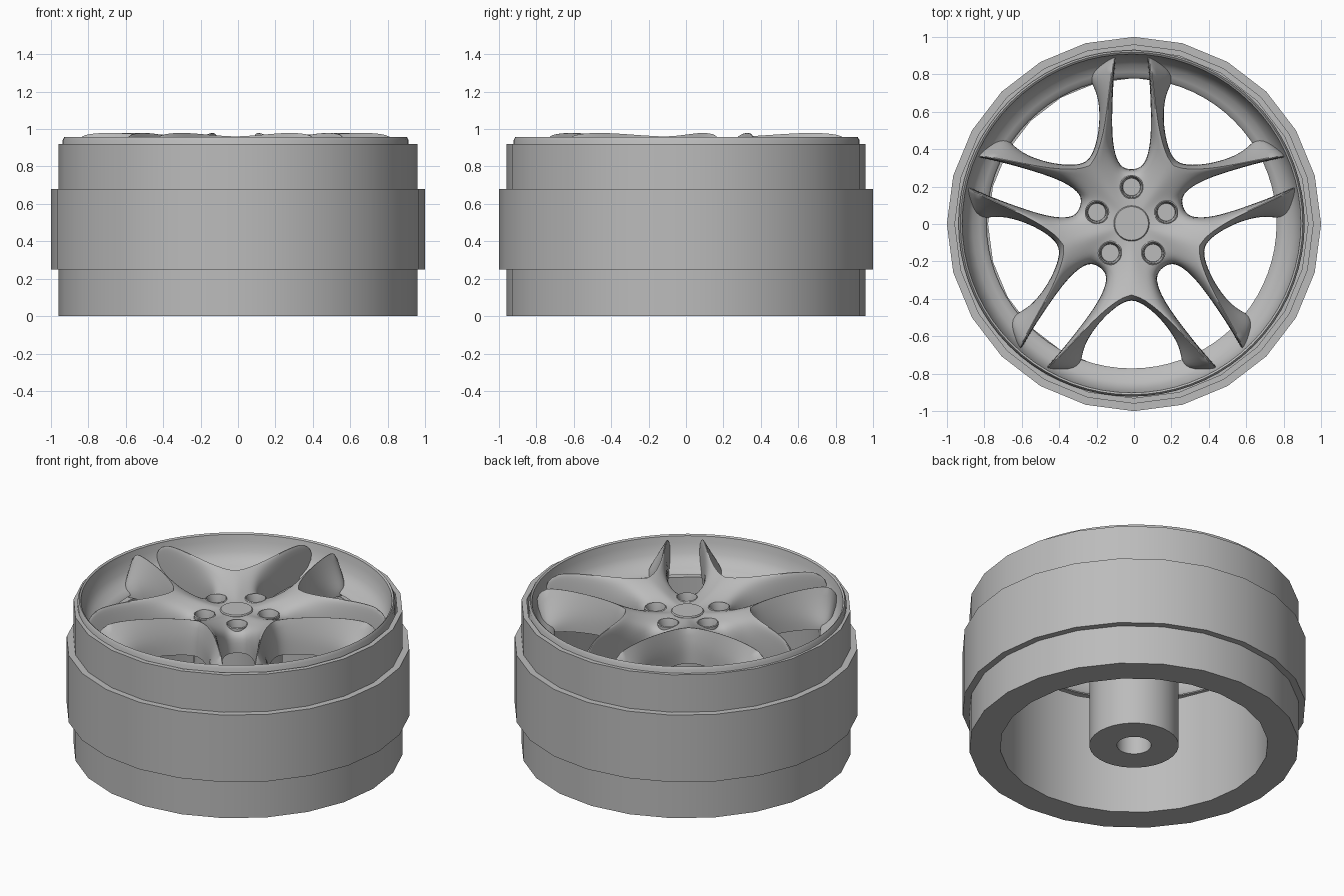
import bpy, bmesh, math
from mathutils import Matrix, Vector

if "Cube" in bpy.data.objects:
    bpy.data.objects.remove(bpy.data.objects["Cube"])

grey = bpy.data.materials.new("wheel_grey")
grey.diffuse_color = (0.5, 0.5, 0.5, 1)
grey.use_nodes = True
grey.node_tree.nodes["Principled BSDF"].inputs["Base Color"].default_value = grey.diffuse_color
OFF = Vector((-0.013, 0.003, 0))   # the face insert sits slightly off centre


def finish(name, bm, loc=(0, 0, 0), angle=35):
    bmesh.ops.recalc_face_normals(bm, faces=bm.faces)
    me = bpy.data.meshes.new(name)
    bm.to_mesh(me)
    bm.free()
    me.materials.append(grey)
    ob = bpy.data.objects.new(name, me)
    bpy.context.collection.objects.link(ob)
    ob.location = loc
    bpy.ops.object.select_all(action='DESELECT')
    ob.select_set(True)
    bpy.context.view_layer.objects.active = ob
    if angle:
        bpy.ops.object.shade_smooth_by_angle(angle=math.radians(angle))
    return ob


def lathe(name, profile, sides, loc=(0, 0, 0)):
    """Revolve a closed (radius, z) profile around z."""
    bm = bmesh.new()
    rings = []
    for i in range(sides):
        a = math.tau * i / sides
        rings.append([bm.verts.new((r * math.cos(a), r * math.sin(a), z)) for r, z in profile])
    n = len(profile)
    for i in range(sides):
        p, q = rings[i], rings[(i + 1) % sides]
        for j in range(n):
            k = (j + 1) % n
            bm.faces.new((p[j], q[j], q[k], p[k]))
    bmesh.ops.remove_doubles(bm, verts=bm.verts, dist=1e-5)
    return finish(name, bm, loc)


# Outer body with raised centre band
lathe("rim_body", [(.78, 0), (.96, 0), (.96, .25), (1, .25), (1, .68), (.96, .68),
                   (.96, .92), (.93, .92), (.93, .74), (.78, .74)], 24)

# Axle tube behind the face
lathe("axle_tube", [(.10, 0), (.26, 0), (.26, .78), (.10, .78)], 32)

# Dished lip of the face insert
lathe("face_lip", [(.925, .76), (.925, .94), (.915, .958), (.905, .95), (.897, .91), (.88, .85),
                   (.85, .81), (.81, .787), (.785, .775), (.775, .76)], 72, OFF)

# Half of one fifth of the star: hub rows, then spoke rows (window edge, ridge, inner edge, slot edge)
hub = [[(.059, .081, .885), (.037, .093, .885), (.017, .098, .885), (0, .10, .885)],
       [(.135, .186, .915), (.09, .21, .893), (.045, .205, .885), (0, .20, .882)],
       [(.217, .299, .962), (.11, .315, .915), (.065, .30, .875), (0, .285, .87)]]
spoke = [[(.235, .323, .88), (.217, .299, .962), (.11, .315, .915), (.065, .30, .875)],
         [(.195, .40, .86), (.172, .40, .968), (.130, .41, .945), (.098, .40, .86)],
         [(.17, .52, .85), (.143, .52, .977), (.12, .52, .955), (.105, .52, .85)],
         [(.172, .65, .84), (.126, .65, .984), (.112, .65, .965), (.102, .65, .84)],
         [(.20, .73, .81), (.113, .76, .982), (.103, .76, .965), (.097, .76, .83)],
         [(.24, .80, .78), (.09, .902, .96), (.083, .90, .95), (.085, .87, .82)]]
bm = bmesh.new()
for k in range(5):
    for side in (1, -1):
        m = Matrix.Rotation(math.tau * k / 5, 4, 'Z') @ Matrix.Diagonal((side, 1, 1, 1))

        def add(*pts):
            bm.faces.new([bm.verts.new(m @ Vector(p)) for p in (pts if side > 0 else pts[::-1])])

        for rows in (hub, spoke):
            for a, b in zip(rows, rows[1:]):
                for j in range(3):
                    add(a[j], a[j + 1], b[j + 1], b[j])
        for j in range(3):
            add((0, 0, .885), hub[0][j + 1], hub[0][j])
bmesh.ops.remove_doubles(bm, verts=bm.verts, dist=.003)

# Crisp ridges along the spokes
crease = bm.edges.layers.float.new("crease_edge")
ridge = [m @ Vector(r[1]) for r in spoke for k in range(5) for s in (1, -1)
         for m in [Matrix.Rotation(math.tau * k / 5, 4, 'Z') @ Matrix.Diagonal((s, 1, 1, 1))]]
on_ridge = {v for v in bm.verts if any((v.co - p).length < .004 for p in ridge)}
for e in bm.edges:
    if e.verts[0] in on_ridge and e.verts[1] in on_ridge:
        e[crease] = .85

# Give the star thickness with a flat back
new = bmesh.ops.extrude_face_region(bm, geom=bm.faces[:], use_keep_orig=True)["geom"]
back = {g for g in new if isinstance(g, bmesh.types.BMVert)}
for v in back:
    v.co.z = .745
for e in bm.edges:
    if e.verts[0] in back and e.verts[1] in back:
        e[crease] = 1 if any(not all(v in back for v in f.verts) for f in e.link_faces) else 0
star = finish("spoke_star", bm, OFF, 0)
sub = star.modifiers.new("smooth", 'SUBSURF')
sub.levels = sub.render_levels = 2

# Bolt pockets cut in the hub, with a seat in each
bm = bmesh.new()
for k in range(5):
    a = math.radians(90 + 72 * k)
    x, y = .195 * math.cos(a), .195 * math.sin(a)
    bmesh.ops.create_cone(bm, cap_ends=True, segments=28, radius1=.062, radius2=.062, depth=.3,
                          matrix=Matrix.Translation((x, y, .96)))
    lathe(f"bolt_seat_{k + 1}", [(0, .80), (.064, .80), (.064, .886), (.058, .89), (.05, .86),
                                 (.047, .825), (0, .825)], 28, OFF + Vector((x, y, 0)))
cutter = finish("bolt_cutter", bm, OFF, 0)
cutter.hide_render = True
cutter.hide_set(True)
cut = star.modifiers.new("bolt_holes", 'BOOLEAN')
cut.operation = 'DIFFERENCE'
cut.object = cutter
cut.solver = 'EXACT'
bpy.ops.object.select_all(action='DESELECT')
star.select_set(True)
bpy.context.view_layer.objects.active = star
for mod in ("smooth", "bolt_holes"):
    bpy.ops.object.modifier_apply(modifier=mod)
bpy.ops.object.shade_smooth_by_angle(angle=math.radians(35))
bpy.data.objects.remove(cutter)

# Centre cap
lathe("centre_cap", [(0, .86), (.095, .86), (.095, .888), (.09, .895), (0, .895)], 40, OFF)
